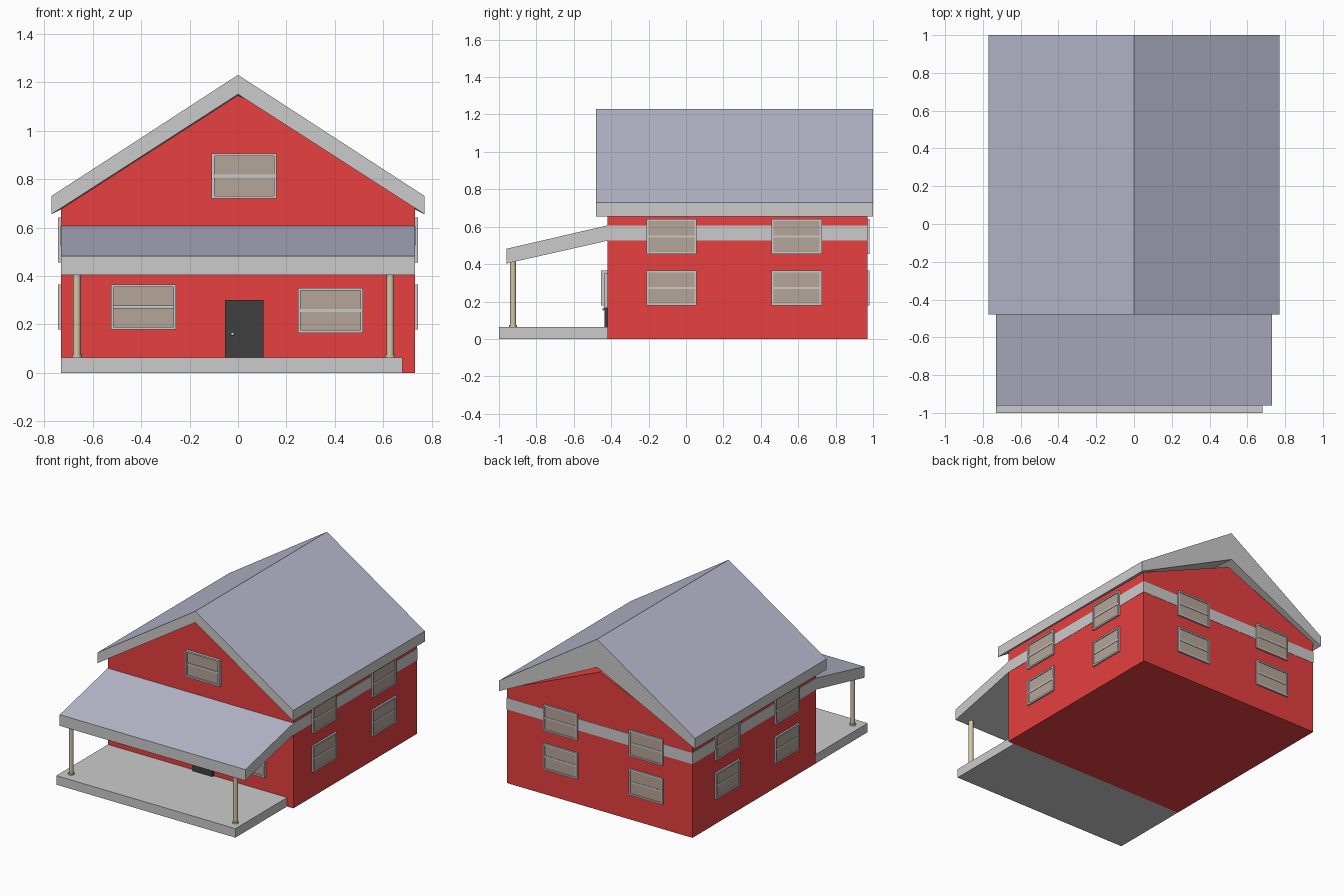
import bpy, bmesh
from math import pi
from mathutils import Matrix, Vector

if "Cube" in bpy.data.objects:
    bpy.data.objects.remove(bpy.data.objects["Cube"])


def material(name, rgb):
    m = bpy.data.materials.new(name)
    m.diffuse_color = (*rgb, 1)
    m.use_nodes = True
    m.node_tree.nodes["Principled BSDF"].inputs["Base Color"].default_value = m.diffuse_color
    return m


GREY = material("trim_grey", (0.6, 0.6, 0.6))
RED = material("wall_red", (0.8, 0.05, 0.05))
BLUE = material("roof_blue", (0.48, 0.49, 0.61))
BROWN = material("pane_brown", (0.46, 0.38, 0.32))
TAN = material("post_tan", (0.65, 0.57, 0.4))
BLACK = material("door_black", (0.05, 0.05, 0.05))


def add_box(bm, lo, hi, mat=0):
    lo, hi = Vector(lo), Vector(hi)
    mtx = Matrix.Translation((lo + hi) / 2) @ Matrix.Diagonal((*(hi - lo), 1))
    verts = bmesh.ops.create_cube(bm, size=1, matrix=mtx)["verts"]
    for f in {f for v in verts for f in v.link_faces}:
        f.material_index = mat


def make_mesh(bm, name, mats):
    me = bpy.data.meshes.new(name)
    bm.to_mesh(me)
    bm.free()
    for m in mats:
        me.materials.append(m)
    return me


def place(name, me, loc=(0, 0, 0), rot=0):
    ob = bpy.data.objects.new(name, me)
    ob.location, ob.rotation_euler = loc, (0, 0, rot)
    bpy.context.collection.objects.link(ob)
    return ob


def box(name, lo, hi, mat):
    bm = bmesh.new()
    add_box(bm, lo, hi)
    return place(name, make_mesh(bm, name, [mat]))


def loft(name, a, b, mats):
    """Solid between two matching outlines; up-facing slopes get the second material."""
    bm = bmesh.new()
    va, vb = [bm.verts.new(p) for p in a], [bm.verts.new(p) for p in b]
    bm.faces.new(va)
    bm.faces.new(vb)
    n = len(va)
    for i in range(n):
        j = (i + 1) % n
        bm.faces.new((va[i], va[j], vb[j], vb[i]))
    bmesh.ops.recalc_face_normals(bm, faces=bm.faces)
    for f in bm.faces:
        if len(mats) > 1 and f.normal.z > 0.3:
            f.material_index = 1
    return place(name, make_mesh(bm, name, mats))


# House walls with gable ends (rear gable peaks lower)
def gable(y, eave, peak):
    return [(-.73, y, 0), (.73, y, 0), (.73, y, eave), (0, y, peak), (-.73, y, eave)]


loft("house_walls", gable(-.42, .685, 1.155), gable(.97, .675, .985), [RED])


# Main roof, underside dropping toward the back
def roof_outline(y, under):
    return [(-.77, y, .655), (0, y, under), (.77, y, .655),
            (.77, y, .73), (0, y, 1.23), (-.77, y, .73)]


loft("main_roof", roof_outline(-.48, 1.15), roof_outline(1, 1.03), [GREY, BLUE])


# Porch roof, floor and posts
def porch_side(x):
    return [(x, -.42, .525), (x, -.42, .607), (x, -.96, .482), (x, -.96, .403)]


loft("porch_roof", porch_side(-.731), porch_side(.731), [GREY, BLUE])
box("porch_floor", (-.73, -1, 0), (.68, -.42, .064), GREY)
for side, x in (("left", -.665), ("right", .628)):
    bm = bmesh.new()
    for r, z0, z1 in ((.016, .06, .415), (.021, .06, .075)):
        bmesh.ops.create_cone(bm, cap_ends=True, segments=16, radius1=r, radius2=r, depth=z1 - z0,
                              matrix=Matrix.Translation((x, -.925, (z0 + z1) / 2)))
    ob = place("porch_post_" + side, make_mesh(bm, "porch_post", [TAN]))
    bpy.context.view_layer.objects.active = ob
    ob.select_set(True)
    bpy.ops.object.shade_smooth_by_angle()
    ob.select_set(False)

# Floor band around sides and back
box("band_left", (-.732, -.42, .525), (-.728, .972, .607), GREY)
box("band_right", (.728, -.42, .525), (.732, .972, .607), GREY)
box("band_back", (-.732, .968, .525), (.732, .972, .607), GREY)

# Door and knob
box("door", (-.053, -.437, .06), (.106, -.41, .3), BLACK)
bm = bmesh.new()
bmesh.ops.create_uvsphere(bm, u_segments=12, v_segments=8, radius=.007,
                          matrix=Matrix.Translation((-.022, -.441, .16)))
place("door_knob", make_mesh(bm, "door_knob", [GREY]))

# Shared window: pane, frame and middle bar, facing -y
W, H, T, D = .134, .093, .011, .012
bm = bmesh.new()
add_box(bm, (-W + .002, -.006, -H + .002), (W - .002, .002, H - .002), 1)
for s in (-1, 1):
    x0, x1 = sorted((s * W, s * (W - T)))
    z0, z1 = sorted((s * H, s * (H - T)))
    add_box(bm, (x0, -D, -H), (x1, .002, H))
    add_box(bm, (-W + T, -D, z0), (W - T, .002, z1))
add_box(bm, (-W + T, -.009, -.006), (W - T, .002, .006))
window = make_mesh(bm, "window", [GREY, BROWN])

# Front windows
ob = place("window_front_left", window, (-.39, -.42, .272))
ob.scale.y = 2.9
ob = place("window_front_right", window, (.382, -.42, .258))
ob.scale.y = 1.6
ob = place("window_gable", window, (.025, -.42, .813))
ob.scale.y = 1.6

# Side and back windows on two floors
for floor, z in (("lower", .272), ("upper", .548)):
    for y in (-.078, .592):
        place("window_right_" + floor, window, (.73, y, z), pi / 2)
        place("window_left_" + floor, window, (-.73, y - .01, z), -pi / 2)
    for x in (-.37, .305):
        place("window_back_" + floor, window, (x, .97, z), pi)
